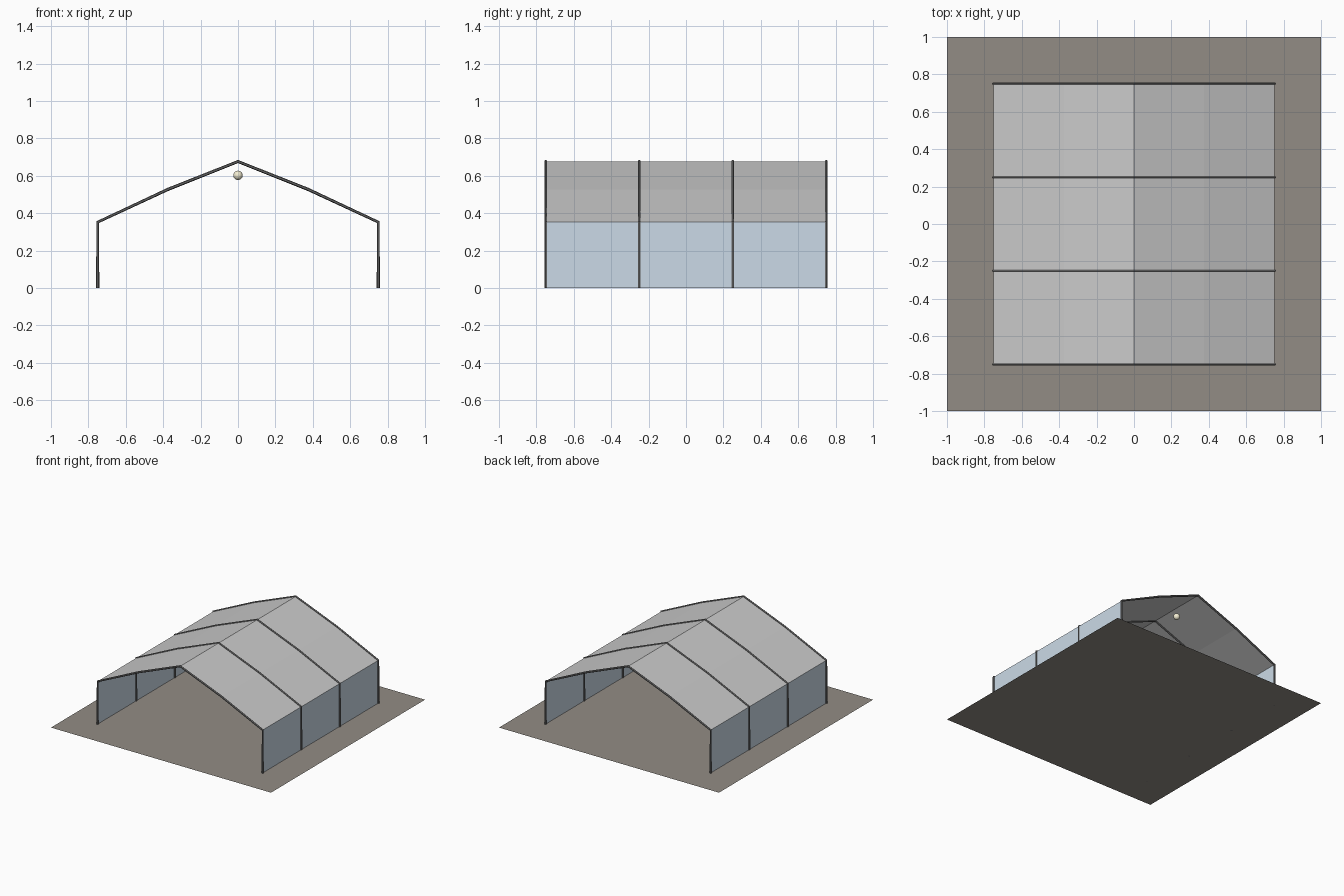
import bpy
import bmesh

if "Cube" in bpy.data.objects:
    bpy.data.objects.remove(bpy.data.objects["Cube"])

HALF_Y = 0.75
PROFILE = [(-0.75, 0.0), (-0.75, 0.352), (-0.375, 0.527), (0.0, 0.676),
           (0.375, 0.527), (0.75, 0.352), (0.75, 0.0)]


def material(name, color):
    mat = bpy.data.materials.new(name)
    mat.diffuse_color = color
    mat.use_nodes = True
    mat.node_tree.nodes["Principled BSDF"].inputs["Base Color"].default_value = mat.diffuse_color
    return mat


def add_object(name, data, mat=None):
    obj = bpy.data.objects.new(name, data)
    bpy.context.collection.objects.link(obj)
    if mat:
        data.materials.append(mat)
    return obj


def sheet(name, points, mat=None):
    """Extrude an open x-z profile along the length of the tent."""
    bm = bmesh.new()
    front = [bm.verts.new((x, -HALF_Y, z)) for x, z in points]
    back = [bm.verts.new((x, HALF_Y, z)) for x, z in points]
    for i in range(len(points) - 1):
        bm.faces.new((front[i], front[i + 1], back[i + 1], back[i]))
    mesh = bpy.data.meshes.new(name)
    bm.to_mesh(mesh)
    bm.free()
    return add_object(name, mesh, mat)


steel = material("dark_steel", (0.16, 0.16, 0.16, 1))
glass = material("clear_sheet", (0.6, 0.7, 0.8, 0.4))
paving = material("paving", (0.29, 0.265, 0.235, 1))
glow = material("warm_lamp", (0.9, 0.85, 0.65, 1))

# Floor slab
bpy.ops.mesh.primitive_plane_add(size=2)
floor = bpy.context.object
floor.name = "floor"
floor.data.materials.append(paving)

# Roof covering and side walls
sheet("roof", PROFILE[1:6])
sheet("left_wall", PROFILE[:2], glass)
sheet("right_wall", PROFILE[5:], glass)

# Tubular frames
for i in range(4):
    curve = bpy.data.curves.new(f"frame_{i + 1}", 'CURVE')
    curve.dimensions = '3D'
    curve.bevel_depth = 0.0085
    curve.bevel_resolution = 1
    curve.use_fill_caps = True
    spline = curve.splines.new('POLY')
    spline.points.add(len(PROFILE) - 1)
    for p, (x, z) in zip(spline.points, PROFILE):
        p.co = (x, -HALF_Y + 0.5 * i, z, 1)
    spline.use_smooth = False
    frame = add_object(f"frame_{i + 1}", curve, steel)
    bpy.ops.object.select_all(action='DESELECT')
    frame.select_set(True)
    bpy.context.view_layer.objects.active = frame
    bpy.ops.object.convert(target='MESH')

# Lamp in the middle of each bay
for i in range(3):
    bpy.ops.mesh.primitive_uv_sphere_add(segments=16, ring_count=8, radius=0.025,
                                         location=(0, -0.5 + 0.5 * i, 0.602))
    lamp = bpy.context.object
    lamp.name = f"lamp_{i + 1}"
    lamp.data.materials.append(glow)
    bpy.ops.object.shade_smooth_by_angle()
